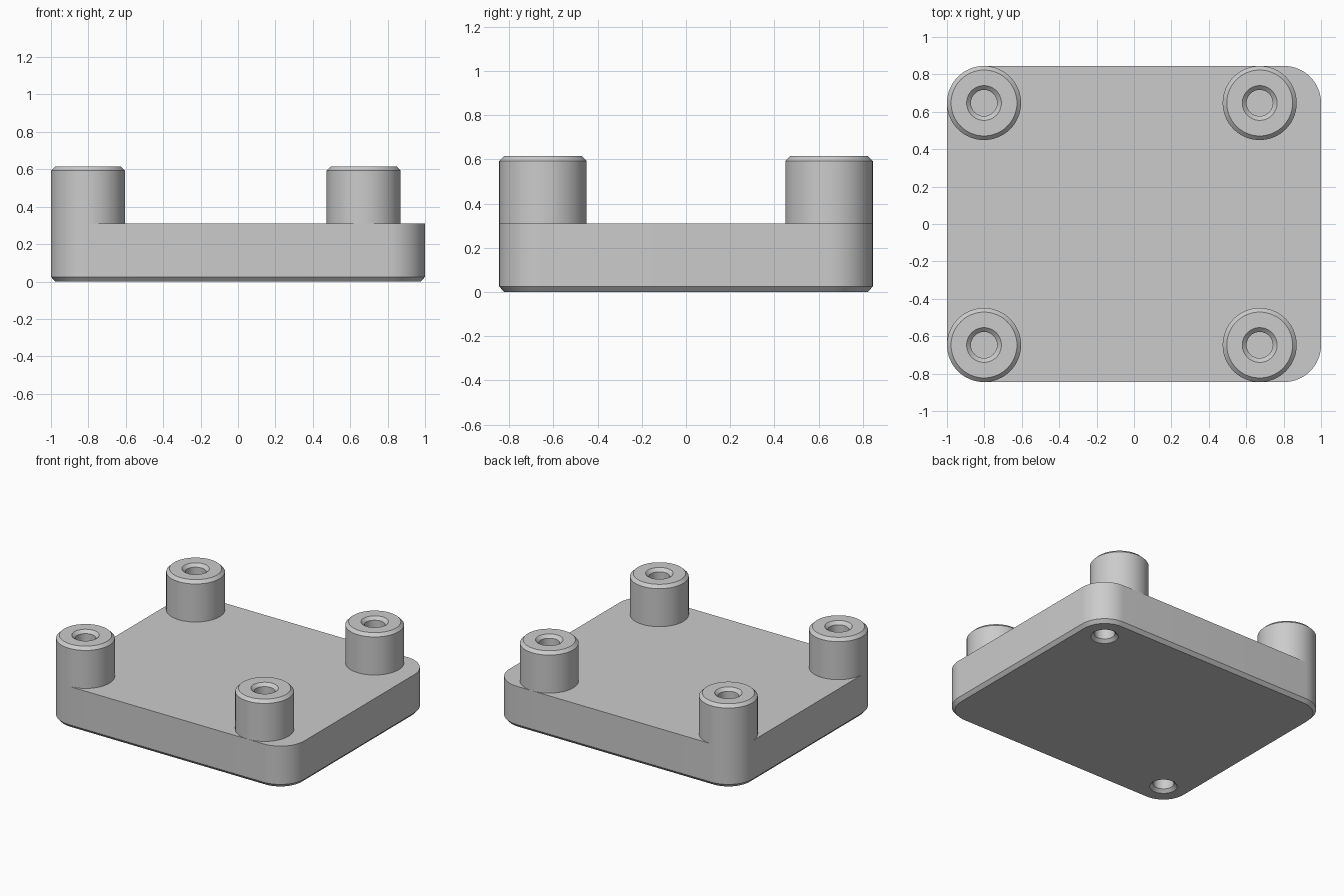
import bpy, bmesh, math

if "Cube" in bpy.data.objects:
    bpy.data.objects.remove(bpy.data.objects["Cube"])

HALF_X, HALF_Y = 1.0, 0.845     # plate half sizes
R = 0.198                       # post radius and plate corner radius
CX, CY = HALF_X - R, HALF_Y - R # corner centres
TOP, POST_TOP = 0.31, 0.615     # plate top, post top
CH = 0.022                      # chamfer size
HOLE_R, RIM_R = 0.07, 0.093     # hole and its countersunk rim
SEG = 64

grey = bpy.data.materials.new("plain grey")
grey.use_nodes = True
colour = (0.6, 0.6, 0.6, 1)
grey.diffuse_color = colour
grey.node_tree.nodes["Principled BSDF"].inputs["Base Color"].default_value = colour


def loft(name, rings, location=(0, 0, 0)):
    """Skin a stack of point rings and cap both ends."""
    bm = bmesh.new()
    loops = [[bm.verts.new(p) for p in ring] for ring in rings]
    n = len(loops[0])
    for a, b in zip(loops, loops[1:]):
        for i in range(n):
            j = (i + 1) % n
            bm.faces.new((a[i], a[j], b[j], b[i]))
    bm.faces.new(loops[0][::-1])
    bm.faces.new(loops[-1])
    bmesh.ops.recalc_face_normals(bm, faces=bm.faces)
    mesh = bpy.data.meshes.new(name)
    bm.to_mesh(mesh)
    bm.free()
    mesh.materials.append(grey)
    obj = bpy.data.objects.new(name, mesh)
    obj.location = location
    bpy.context.collection.objects.link(obj)
    return obj


def circle(r, z):
    return [(r * math.cos(t), r * math.sin(t), z)
            for t in (math.tau * i / SEG for i in range(SEG))]


def rounded_rect(inset, z):
    r, pts = R - inset, []
    quarter = SEG // 4
    for k, (sx, sy) in enumerate(((1, 1), (-1, 1), (-1, -1), (1, -1))):
        for i in range(quarter + 1):
            t = (k + i / quarter) * math.pi / 2
            pts.append((sx * CX + r * math.cos(t), sy * CY + r * math.sin(t), z))
    return pts


def smooth(obj):
    bpy.ops.object.select_all(action='DESELECT')
    obj.select_set(True)
    bpy.context.view_layer.objects.active = obj
    bpy.ops.object.shade_smooth_by_angle(angle=math.radians(30))


# Base plate: chamfered underside, sharp top edge
plate = loft("base_plate", [rounded_rect(CH, 0), rounded_rect(0, CH + 0.003),
                            rounded_rect(0, TOP)])

# Two countersunk blind holes in the underside, on one diagonal
for s in (1, -1):
    cutter = loft("hole_cutter", [circle(RIM_R + CH, -CH), circle(RIM_R, 0),
                                  circle(HOLE_R, CH), circle(HOLE_R, 0.25)],
                  (s * CX, s * CY, 0))
    cutter.hide_render = True
    cut = plate.modifiers.new("underside_hole", 'BOOLEAN')
    cut.object, cut.operation, cut.solver = cutter, 'DIFFERENCE', 'EXACT'
    bpy.context.view_layer.objects.active = plate
    bpy.ops.object.modifier_apply(modifier=cut.name)
    bpy.data.objects.remove(cutter)
smooth(plate)

# Four posts with chamfered tops and countersunk blind holes
post_rings = [(R, TOP), (R, POST_TOP - CH), (R - CH, POST_TOP), (RIM_R, POST_TOP),
              (HOLE_R, POST_TOP - CH), (HOLE_R, TOP + 0.02)]
for side, x in (("right", -CX), ("left", 0.672)):
    for end, y in (("front", -CY), ("back", CY)):
        smooth(loft(f"{end}_{side}_post", [circle(r, z) for r, z in post_rings], (x, y, 0)))
